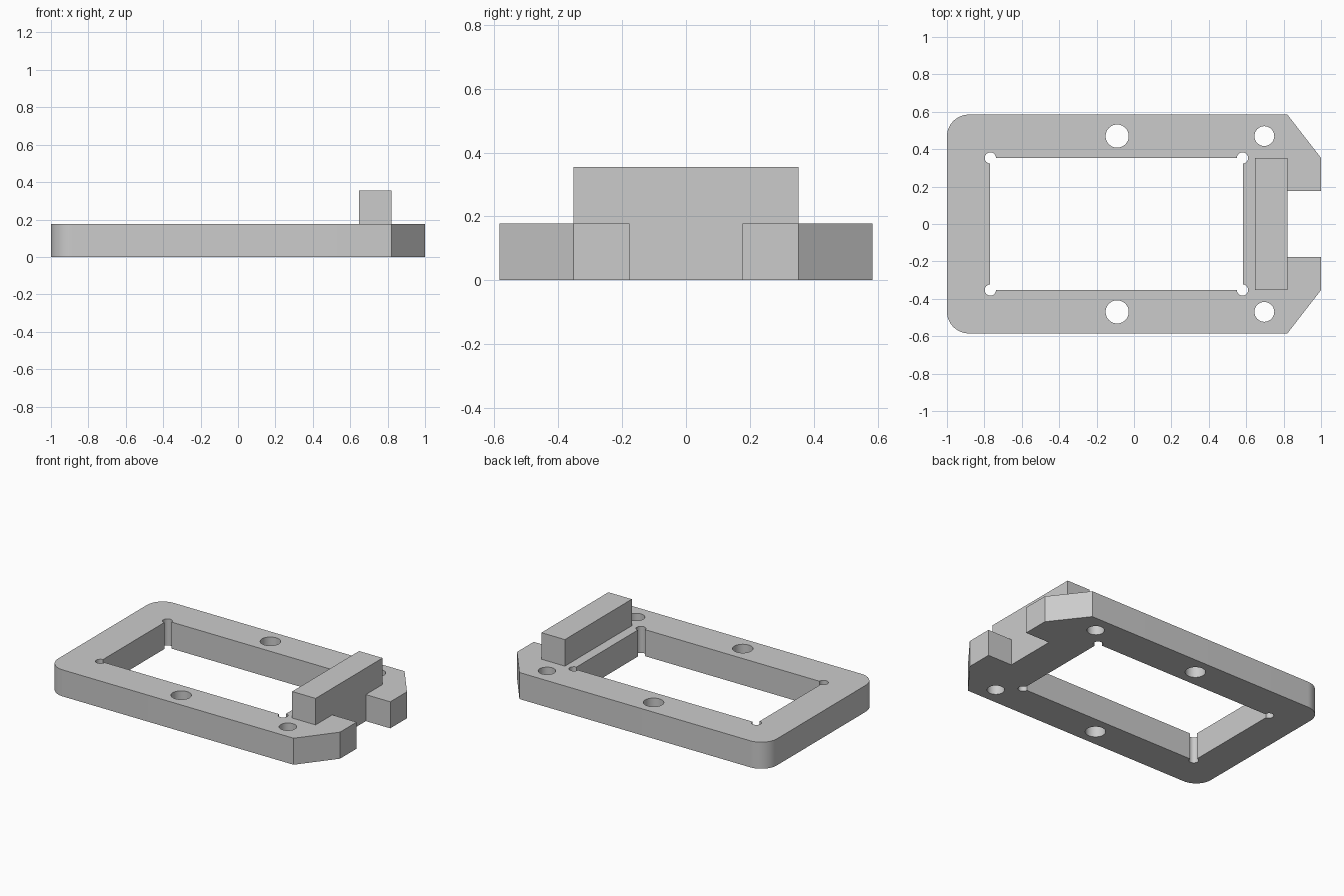
import bpy, bmesh
from math import cos, sin, pi, radians

if "Cube" in bpy.data.objects:
    bpy.data.objects.remove(bpy.data.objects["Cube"], do_unlink=True)

T = 0.177            # plate thickness
HALF_W = 0.585       # plate half width
STEP_X = 0.82        # where the corner chamfers begin
INNER_Y = 0.353      # half width of window and raised block
R = 0.117            # rounded corner radius

grey = bpy.data.materials.new("plain grey")
grey.use_nodes = True
colour = (0.6, 0.6, 0.6, 1)
grey.diffuse_color = colour
grey.node_tree.nodes["Principled BSDF"].inputs["Base Color"].default_value = colour


def prism(name, points, z0, z1):
    """Extrude a counter-clockwise xy outline from z0 to z1."""
    bm = bmesh.new()
    face = bm.faces.new([bm.verts.new((x, y, z0)) for x, y in points])
    up = bmesh.ops.extrude_face_region(bm, geom=[face])["geom"]
    verts = [v for v in up if isinstance(v, bmesh.types.BMVert)]
    bmesh.ops.translate(bm, verts=verts, vec=(0, 0, z1 - z0))
    bmesh.ops.recalc_face_normals(bm, faces=bm.faces)
    mesh = bpy.data.meshes.new(name)
    bm.to_mesh(mesh)
    bm.free()
    mesh.materials.append(grey)
    obj = bpy.data.objects.new(name, mesh)
    bpy.context.collection.objects.link(obj)
    return obj


def box(name, x0, x1, half_y, z0, z1):
    return prism(name, [(x0, -half_y), (x1, -half_y), (x1, half_y), (x0, half_y)], z0, z1)


def arc(cx, cy, r, start, end, steps):
    angles = [radians(start + (end - start) * i / steps) for i in range(steps + 1)]
    return [(cx + r * cos(a), cy + r * sin(a)) for a in angles]


def combine(target, tool, operation):
    """Apply one boolean and discard its tool."""
    tool.hide_render = True
    mod = target.modifiers.new(operation.lower(), "BOOLEAN")
    mod.operation = operation
    mod.solver = "EXACT"
    mod.object = tool
    bpy.context.view_layer.objects.active = target
    bpy.ops.object.modifier_apply(modifier=mod.name)
    bpy.data.objects.remove(tool, do_unlink=True)


# Plate outline: chamfered notched end on the right, rounded corners on the left
half = [(1, T), (1, INNER_Y), (STEP_X, HALF_W)]
half += arc(R - 1, HALF_W - R, R, 90, 180, 12)
outline = [(STEP_X, T)] + half
outline += [(x, -y) for x, y in reversed(outline)]
frame = prism("mounting_frame", outline, 0, T)

# Raised block, flush with the notch floor
block = box("raised_block", 0.647, STEP_X, INNER_Y, T / 2, 2 * T)
combine(frame, block, "UNION")

# Rectangular window
combine(frame, box("window_cutter", -0.77, 0.582, INNER_Y, -0.1, 0.5), "DIFFERENCE")

# Screw holes and corner relief holes, mirrored front to back
holes = [(-0.09, 0.47, 0.062), (0.697, 0.47, 0.053),
         (-0.768, INNER_Y, 0.03), (0.58, INNER_Y, 0.03)]
for x, y, r in holes:
    for side in (1, -1):
        ring = arc(x, y * side, r, 0, 360, 32)[:-1]
        combine(frame, prism("hole_cutter", ring, -0.1, 0.5), "DIFFERENCE")

# Smooth the rounded walls, keep the edges crisp
bpy.ops.object.select_all(action="DESELECT")
frame.select_set(True)
bpy.context.view_layer.objects.active = frame
bpy.ops.object.shade_smooth_by_angle(angle=radians(30))
